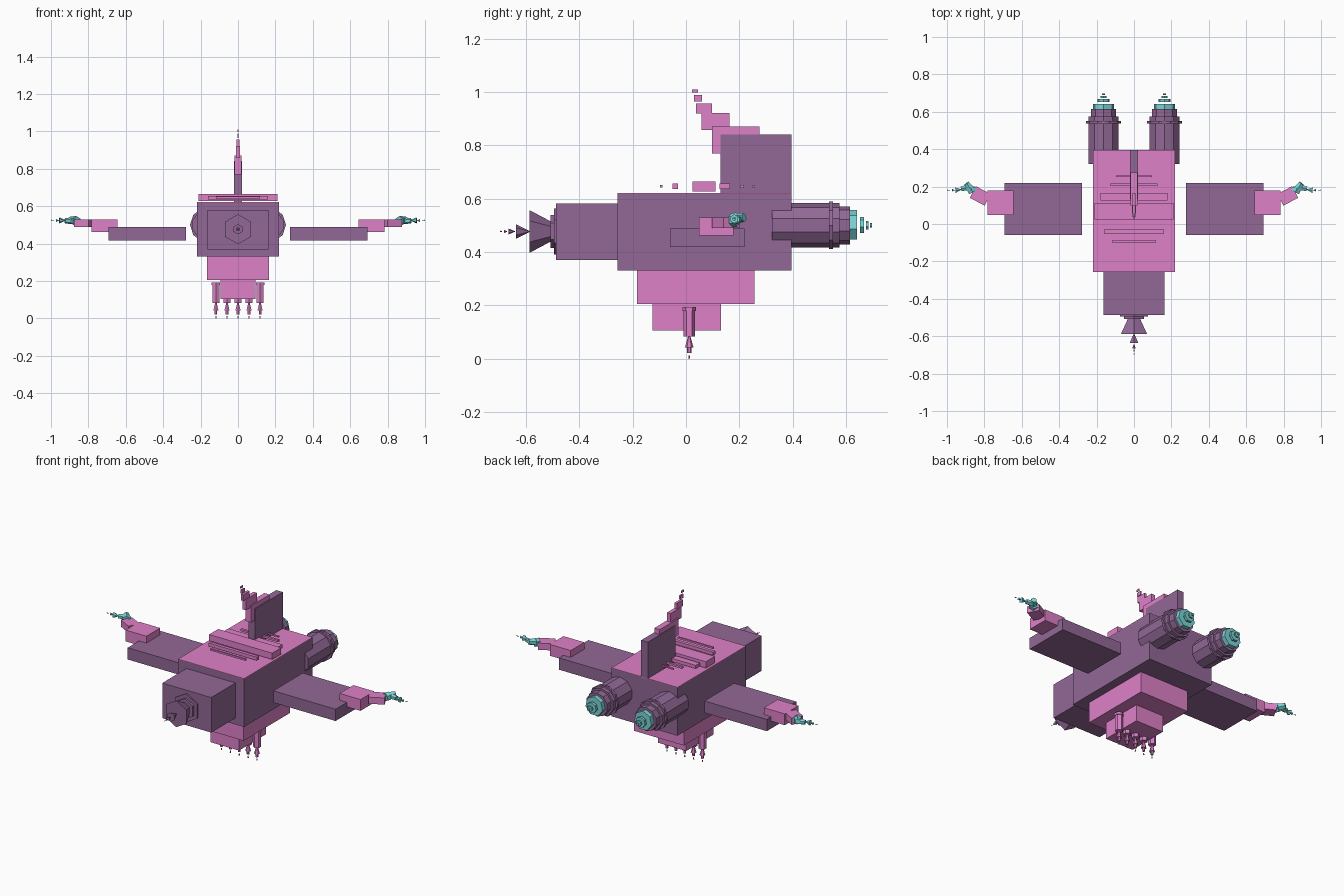
import bpy, bmesh
from math import radians
from mathutils import Vector, Matrix

if "Cube" in bpy.data.objects:
    bpy.data.objects.remove(bpy.data.objects["Cube"])


def material(name, rgb):
    m = bpy.data.materials.new(name)
    m.diffuse_color = (*rgb, 1)
    m.use_nodes = True
    m.node_tree.nodes["Principled BSDF"].inputs["Base Color"].default_value = m.diffuse_color
    return m


PURPLE = material("purple", (0.29, 0.14, 0.31))
PINK = material("pink", (0.73, 0.22, 0.58))
CYAN = material("cyan", (0.20, 0.66, 0.68))


def finish(bm, name, mat):
    bmesh.ops.recalc_face_normals(bm, faces=bm.faces)
    me = bpy.data.meshes.new(name)
    bm.to_mesh(me)
    bm.free()
    me.materials.append(mat)
    ob = bpy.data.objects.new(name, me)
    bpy.context.collection.objects.link(ob)
    return ob


def box(name, x, y, z, mat, turn=0):
    """Box from (min, max) ranges, optionally turned about its own vertical axis."""
    bm = bmesh.new()
    size = [r[1] - r[0] for r in (x, y, z)]
    mid = [(r[0] + r[1]) / 2 for r in (x, y, z)]
    m = Matrix.Translation(mid) @ Matrix.Rotation(radians(turn), 4, 'Z') @ Matrix.Diagonal((*size, 1))
    bmesh.ops.create_cube(bm, size=1, matrix=m)
    return finish(bm, name, mat)


def prism(name, a, b, r1, r2, mat, sides=6, roll=0):
    """Faceted cylinder or cone from point a (radius r1) to point b (radius r2)."""
    a, b = Vector(a), Vector(b)
    d = b - a
    rot = d.to_track_quat('Z', 'Y').to_matrix().to_4x4()
    m = Matrix.Translation((a + b) / 2) @ rot @ Matrix.Rotation(radians(roll), 4, 'Z')
    bm = bmesh.new()
    bmesh.ops.create_cone(bm, cap_ends=True, segments=sides, radius1=r1, radius2=r2,
                          depth=d.length, matrix=m)
    return finish(bm, name, mat)


# Hull, thin deck and nose block
box("hull", (-.22, .22), (-.257, .395), (.331, .618), PURPLE)
box("deck", (-.22, .22), (-.257, .395), (.618, .622), PINK)
box("nose_block", (-.163, .163), (-.487, -.257), (.37, .581), PURPLE)

# Nose nozzle: collars, bell and shrinking cones, pointing forward
for i, (y0, y1, r0, r1) in enumerate([
        (-.487, -.495, .086, .086), (-.495, -.508, .062, .062),
        (-.50, -.587, .034, .08), (-.585, -.637, .001, .027),
        (-.642, -.665, .001, .011), (-.672, -.682, .002, .005), (-.69, -.697, .001, .003)]):
    prism(f"nose_nozzle_{i}", (0, y0, .477), (0, y1, .477), r0, r1, PURPLE)

# Deck slats: (y min, y max, half width, half height)
for i, (y0, y1, w, h) in enumerate([
        (-.098, -.088, .118, .005), (-.05, -.03, .16, .010), (.025, .111, .21, .019),
        (.125, .165, .18, .010), (.203, .217, .125, .006), (.25, .258, .095, .004)]):
    box(f"deck_slat_{i}", (-w, w), (y0, y1), (.646 - h, .646 + h), PINK)

# Tail fin with stepped crest
box("tail_fin", (-.022, .022), (.13, .395), (.62, .841), PURPLE)
for i, (y0, y1, z0, z1, w) in enumerate([
        (.098, .276, .77, .87, .018), (.058, .163, .857, .922, .012), (.038, .098, .92, .957, .008),
        (.03, .06, .965, .988, .004), (.023, .045, .998, 1.01, .0025)]):
    box(f"fin_crest_{i}", (-w, w), (y0, y1), (z0, z1), PINK)

# Belly steps
box("belly_upper", (-.166, .166), (-.183, .257), (.205, .331), PINK)
box("belly_lower", (-.094, .094), (-.125, .132), (.105, .205), PINK)

# Row of five landing pegs with shrinking cones
for k in range(5):
    x = (k - 2) * .059
    for i, (z0, z1, r0, r1) in enumerate([
            (.193, .178, .026, .026), (.18, .083, .022, .022), (.086, .042, .004, .016),
            (.042, .022, .008, .008), (.012, .0, .002, .004)]):
        prism(f"peg_{k}_{i}", (x, .012, z0), (x, .012, z1), r0, r1, PINK)

for s, side in ((1, "right"), (-1, "left")):
    # Wing, hand and turned wrist block
    def span(a, b):
        return tuple(sorted((s * a, s * b)))
    box(f"wing_{side}", span(.277, .692), (-.06, .22), (.418, .489), PURPLE)
    box(f"wing_tip_{side}", span(.643, .782), (.048, .178), (.462, .53), PINK)
    box(f"wing_joint_{side}", span(.777, .867), (.115, .185), (.49, .53), PINK, turn=s * 28)

    # Cyan pointer at the wing end
    for i, (a, b, r0, r1) in enumerate([
            ((.862, .172, .52), (.872, .19, .522), .026, .026),
            ((.872, .185, .525), (.895, .218, .53), .022, .016),
            ((.888, .196, .522), (.925, .188, .522), .018, .014),
            ((.925, .184, .524), (.955, .181, .524), .002, .017),
            ((.958, .181, .524), (.974, .181, .524), .001, .008),
            ((.985, .181, .525), (1.0, .181, .525), .001, .003)]):
        prism(f"pointer_{side}_{i}", (s * a[0], *a[1:]), (s * b[0], *b[1:]), r0, r1, CYAN)

    # Engine barrel, rings and floating exhaust discs
    for i, (y0, y1, r, mat, n, roll) in enumerate([
            (.322, .56, .083, PURPLE, 10, 0), (.537, .551, .0935, PURPLE, 10, 18),
            (.555, .575, .083, PURPLE, 10, 0), (.575, .615, .071, PURPLE, 10, 0),
            (.615, .642, .058, CYAN, 7, 0), (.652, .667, .032, CYAN, 7, 0),
            (.675, .684, .017, CYAN, 7, 0), (.69, .697, .008, CYAN, 7, 0)]):
        prism(f"engine_{side}_{i}", (s * .163, y0, .5), (s * .163, y1, .5), r, r, mat, n, roll)
